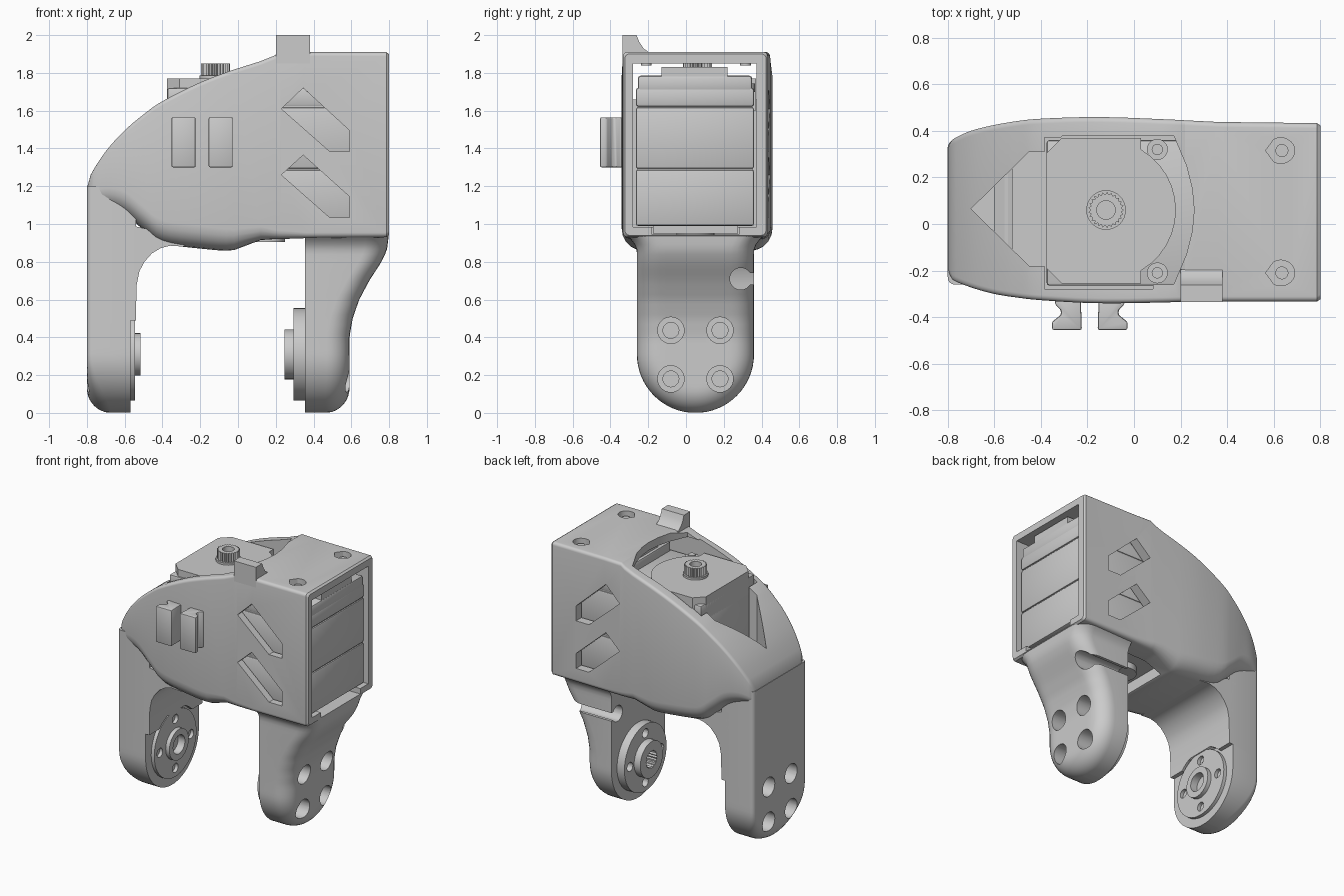
import bpy, bmesh
from math import sin, cos, pi, sqrt, hypot, radians

if "Cube" in bpy.data.objects:
    bpy.data.objects.remove(bpy.data.objects["Cube"])

CY, CZ, R0 = 0.05, 0.31, 0.31      # leg centre line, pivot height, leg half width


def make(name, rings, bevel=0.0):
    """Loft equal-length closed rings into a capped solid."""
    bm = bmesh.new()
    vs = [[bm.verts.new(p) for p in r] for r in rings]
    n = len(rings[0])
    for a, b in zip(vs, vs[1:]):
        for i in range(n):
            j = (i + 1) % n
            bm.faces.new((a[i], a[j], b[j], b[i]))
    bm.faces.new(vs[0])
    bm.faces.new(vs[-1])
    bmesh.ops.recalc_face_normals(bm, faces=bm.faces)
    if bevel:
        bmesh.ops.bevel(bm, geom=bm.edges[:], offset=bevel, segments=2,
                        profile=0.5, affect='EDGES')
    me = bpy.data.meshes.new(name)
    bm.to_mesh(me)
    bm.free()
    ob = bpy.data.objects.new(name, me)
    bpy.context.collection.objects.link(ob)
    return ob


def prism(name, pts, axis, lo, hi, bevel=0.0):
    put = {'x': lambda a, b, t: (t, a, b), 'y': lambda a, b, t: (a, t, b),
           'z': lambda a, b, t: (a, b, t)}[axis]
    return make(name, [[put(a, b, t) for a, b in pts] for t in (lo, hi)], bevel)


def box(name, x0, x1, y0, y1, z0, z1, bevel=0.0):
    return prism(name, [(x0, y0), (x1, y0), (x1, y1), (x0, y1)], 'z', z0, z1, bevel)


def circ(a, b, r, n=32, r2=None):
    return [(a + (r2 if r2 and i % 2 else r) * cos(2 * pi * i / n),
             b + (r2 if r2 and i % 2 else r) * sin(2 * pi * i / n)) for i in range(n)]


def cut(ob, *cutters):
    bpy.context.view_layer.objects.active = ob
    for c in cutters:
        m = ob.modifiers.new('cut', 'BOOLEAN')
        m.operation, m.solver, m.object = 'DIFFERENCE', 'EXACT', c
        bpy.ops.object.modifier_apply(modifier=m.name)
        bpy.data.objects.remove(c)


def lerp_table(tab, t):
    for (t0, a), (t1, b) in zip(tab, tab[1:]):
        if t <= t1:
            return a + (b - a) * max(0, (t - t0) / (t1 - t0))
    return tab[-1][1]


# housing: rounded-box sections along x -> (x, y0, y1, bottom, top, lower radius)
ST = [(-.80, -.20, .33, 1.10, 1.19, .03), (-.78, -.238, .362, 1.10, 1.26, .06),
      (-.70, -.272, .40, 1.09, 1.385, .10), (-.60, -.30, .425, 1.05, 1.495, .12),
      (-.50, -.316, .442, .97, 1.58, .12), (-.40, -.327, .452, .90, 1.65, .12),
      (-.20, -.339, .459, .87, 1.75, .12), (-.02, -.34, .456, .862, 1.818, .11),
      (.12, -.337, .45, .915, 1.862, .07), (.19, -.335, .447, .92, 1.89, .05),
      (.22, -.334, .445, .92, 1.91, .045), (.36, -.333, .438, .925, 1.91, .03),
      (.785, -.333, .433, .93, 1.91, .025), (.80, -.323, .423, .94, 1.90, .025)]


def catmull(p, q, r, s, t):
    return tuple(.5 * (2 * b + (c - a) * t + (2 * a - 5 * b + 4 * c - d) * t * t
                       + (3 * b - a - 3 * c + d) * t ** 3) for a, b, c, d in zip(p, q, r, s))


stations = []
for i in range(len(ST) - 1):
    steps = 4 if 0 < i < 7 else 1
    for k in range(steps):
        stations.append(catmull(ST[max(i - 1, 0)], ST[i], ST[i + 1],
                                ST[min(i + 2, len(ST) - 1)], k / steps))
stations.append(ST[-1])


def section(x, y0, y1, zb, zt, rb):
    ring, rt = [], .022
    for cy, cz, r, a0 in ((y0 + rb, zb + rb, rb, pi), (y1 - rb, zb + rb, rb, 1.5 * pi),
                          (y1 - rt, zt - rt, rt, 0), (y0 + rt, zt - rt, rt, .5 * pi)):
        ring += [(x, cy + r * cos(a0 + k * pi / 10), cz + r * sin(a0 + k * pi / 10))
                 for k in range(6)]
    return ring


housing = make('housing', [section(*s) for s in stations])

OPENING = [(-.70, .065), (-.45, -.18), (-.375, -.18), (-.305, -.26), (.17, -.26), (.225, -.13),
           (.25, -.03), (.258, .06), (.25, .15), (.225, .25), (.17, .38), (-.305, .38),
           (-.375, .31), (-.45, .31)]
cut(housing, box('bay', -.385, .9, -.28, .372, .985, 1.85),
    prism('opening', OPENING, 'z', .99, 2.2),
    box('floor_slot', -.02, .9, -.18, .28, .945, 1.1),
    box('floor_window', -.01, .34, -.17, .27, .8, 1.1))
for dz in (0, -.35):                # slanted side windows
    cut(housing, prism('window', [(.23, 1.61), (.345, 1.72), (.59, 1.495), (.59, 1.385),
                                  (.485, 1.385)][::-1], 'y', -.6, .7))
    break
cut(housing, prism('window', [(.23, 1.26), (.345, 1.365), (.59, 1.145), (.59, 1.035),
                              (.485, 1.035)][::-1], 'y', -.6, .7))
for y in (-.21, .315):              # teardrop screw holes in the roof
    drop = [(.63 + .06 * cos(radians(a)), y + .055 * sin(radians(a)))
            for a in range(-120, 121, 15)] + [(.565, y)]
    cut(housing, prism('drop', drop, 'z', 1.86, 2.1))
    prism('roof_screw', circ(.635, y, .028, 16), 'z', 1.84, 1.885)


# legs: flat inner face, filleted outer face, round foot
def leg(name, side, inner, outer, top, r_side, flare):
    zs = [R0 * (1 - cos(k * pi / 32)) for k in range(17)]
    zs[0] = .001
    zs += [R0 + (top - R0) * k / 24 for k in range(1, 25)]
    rings = []
    for z in zs:
        hw = R0 + flare * max(0, (z - .85) / .1) ** 2
        w = hw if z >= R0 else sqrt(R0 ** 2 - (R0 - z) ** 2)
        xo = lerp_table(outer, z)
        ring = []
        for k in range(25):
            y = w * sin(pi * (k / 24 - .5))
            ang = abs(y) / max(hypot(y, R0 - z), 1e-6) if z < R0 else 1
            r = .13 + (r_side - .13) * ang ** 3
            d = hw - abs(y) if z >= R0 else R0 - hypot(y, z - R0)
            d = max(d, 0)
            dip = r - sqrt(r * r - (r - d) ** 2) if d < r else 0
            ring.append((side * (xo - dip), CY + y, z))
        ring += [(side * inner, CY + w, z), (side * inner, CY - w, z)]
        rings.append(ring)
    return make(name, rings)


left_leg = leg('left_leg', -1, .54, [(0, .8), (2, .8)], 1.2, .03, 0)
right_leg = leg('right_leg', 1, .355, [(0, .59), (.4, .59), (.5, .607), (.6, .642), (.7, .695),
                                       (.8, .76), (.86, .788), (.93, .797)], .945, .12, .07)
cut(left_leg, prism('pocket', OPENING, 'z', .99, 2),
    prism('disc_recess', circ(CY, CZ, .262, 40), 'x', -.57, -.4),
    box('foot_recess', -.5701, -.4, -.5, .6, -.1, .49))
cut(right_leg, prism('cable_hole', circ(.29, .71, .058, 24), 'x', .2, .9),
    box('cable_slot', .2, .9, .3, .5, .68, .74))
for y in (-.08, .18):               # counterbored screw holes
    for z in (.18, .437):
        cut(left_leg, prism('bore', circ(y, z, .07), 'x', -.9, -.66),
            prism('hole', circ(y, z, .042), 'x', -.7, -.5))
        cut(right_leg, prism('bore', circ(y, z, .07), 'x', .47, .8),
            prism('hole', circ(y, z, .042), 'x', .3, .55))

# fillet web between left leg and housing underside
prism('leg_web', [(-.60, .52), (-.54, .55), (-.536, .68), (-.522, .75), (-.495, .80), (-.455, .845),
                  (-.41, .872), (-.36, .885), (-.28, .88), (-.30, .93), (-.42, .96),
                  (-.60, 1.0)], 'y', -.26, .36)

# pivot discs on the inner faces of the legs
for name, x0, x1, x2, hub, bore in (('left', -.575, -.545, -.515, .112, .068),
                                    ('right', .357, .295, .245, .132, .065)):
    d = prism(name + '_pivot_disc', circ(CY, CZ, .245, 48), 'x', x0, x1)
    h = prism(name + '_pivot_hub', circ(CY, CZ, hub, 40), 'x', (x0 + x1) / 2, x2)
    pts = circ(CY, CZ, bore, 40, bore * .88) if name == 'right' else circ(CY, CZ, bore)
    for ob in (d, h):
        cut(ob, prism('bore', pts, 'x', -.9, .9))
    for dy, dz in ((.18, 0), (-.18, 0), (0, .18), (0, -.18)):
        cut(d, prism('pin', circ(CY + dy, CZ + dz, .033, 20), 'x', -.9, .9))

# motor body in three stacked shells
for i, (z0, z1) in enumerate(((.99, 1.288), (1.292, 1.618), (1.622, 1.72))):
    box(f'motor_shell_{i}', -.375, .775, -.265, .36, z0, z1, .012)
box('motor_core', -.37, .765, -.258, .353, 1.0, 1.71)
box('motor_rear_cap', .30, .775, -.255, .35, 1.70, 1.785, .015)
box('motor_rear_rib', .32, .77, -.13, .22, 1.76, 1.83)
box('motor_base', -.30, .70, -.175, .275, .95, 1.0)
prism('motor_base_pivot', circ(.15, CY, .10), 'z', .905, .96)
boss = [(-.375, -.19), (-.31, -.255), (.03, -.255)]
boss += [(-.12 + .3 * cos(radians(a)), .06 + .3 * sin(radians(a))) for a in range(-60, 61, 10)]
boss += [(.03, .37), (-.31, .37), (-.375, .305)]
prism('motor_gear_case', boss, 'z', 1.6, 1.77)
for y in (-.21, .32):
    prism('motor_screw_boss', circ(.10, y, .045, 20), 'z', 1.70, 1.745)
    prism('motor_screw', circ(.10, y, .024, 16), 'z', 1.72, 1.76)
prism('shaft_collar', circ(-.12, .06, .085), 'z', 1.76, 1.785)
gear = prism('output_gear', circ(-.12, .06, .077, 50, .066), 'z', 1.77, 1.85)
cut(gear, prism('gear_bore', circ(-.12, .06, .04, 24), 'z', 1.79, 1.9))

# cable hooks on the front, mirrored about their middle
hook = [(-.15, -.30), (-.155, -.455), (-.027, -.455), (-.027, -.42), (-.065, -.39), (-.065, -.37),
        (-.04, -.345), (-.04, -.30)]
hook = [(-.352 + (-.027 - x), y) for x, y in hook]
mid = -.19
prism('left_hook', [(x, y) for x, y in hook], 'z', 1.3, 1.565, .008)
prism('right_hook', [(2 * mid - x, y) for x, y in hook], 'z', 1.3, 1.565, .008)

# tab on the roof edge
prism('roof_tab', [(-.335, 1.85), (-.335, 2.0), (-.262, 2.0), (-.248, 1.965), (-.225, 1.93),
                   (-.195, 1.908), (-.195, 1.89), (-.28, 1.85)], 'x', .2, .38)

bpy.ops.object.select_all(action='SELECT')
bpy.ops.object.shade_smooth_by_angle(angle=radians(30))
